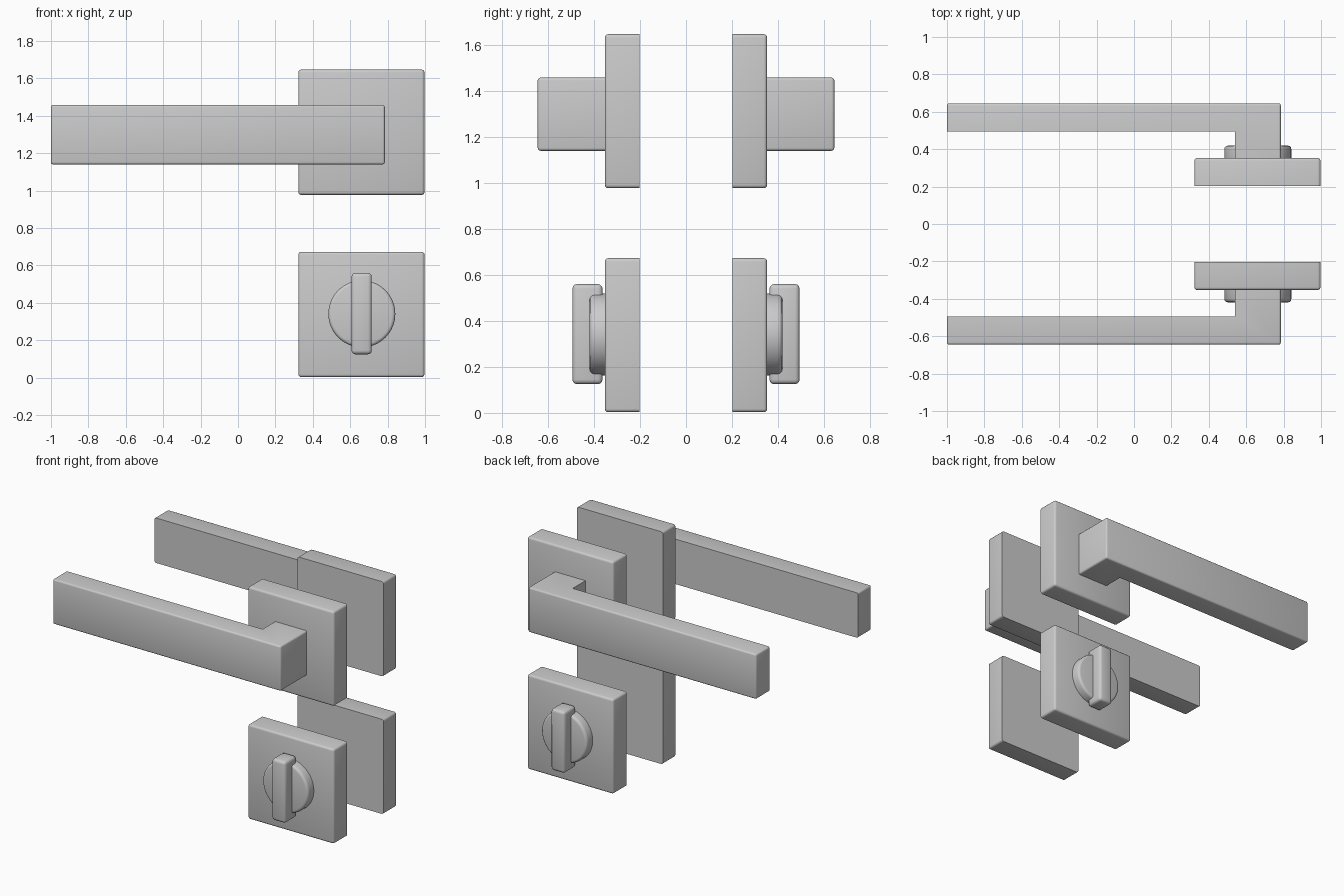
import bpy, bmesh, math
from mathutils import Vector

if "Cube" in bpy.data.objects:
    bpy.data.objects.remove(bpy.data.objects["Cube"])

def finish(name, bm, bevel, keep=None):
    """Round the sharp edges (optionally only those passing keep) and link the part."""
    bmesh.ops.recalc_face_normals(bm, faces=bm.faces)
    edges = [e for e in bm.edges if e.calc_face_angle(0) > math.radians(40)
             and (keep is None or keep(e))]
    bmesh.ops.bevel(bm, geom=edges, offset=bevel, segments=3, profile=0.5,
                    affect='EDGES', clamp_overlap=True)
    bmesh.ops.recalc_face_normals(bm, faces=bm.faces)
    me = bpy.data.meshes.new(name)
    bm.to_mesh(me)
    bm.free()
    ob = bpy.data.objects.new(name, me)
    bpy.context.collection.objects.link(ob)
    bpy.ops.object.select_all(action='DESELECT')
    ob.select_set(True)
    bpy.context.view_layer.objects.active = ob
    bpy.ops.object.shade_smooth_by_angle(angle=math.radians(35))

def prism(points, z0, z1):
    """Extrude an xy outline from z0 up to z1."""
    bm = bmesh.new()
    face = bm.faces.new([bm.verts.new((x, y, z0)) for x, y in points])
    top = bmesh.ops.extrude_face_region(bm, geom=[face])
    verts = [v for v in top['geom'] if isinstance(v, bmesh.types.BMVert)]
    bmesh.ops.translate(bm, verts=verts, vec=(0, 0, z1 - z0))
    return bm

def box(x0, x1, y0, y1, z0, z1):
    return prism([(x0, y0), (x1, y0), (x1, y1), (x0, y1)], z0, z1)

DOOR = 0.203    # door face distance from the centre plane
PLATE = 0.353   # outer face of the rosettes

for side, s in (("front", -1), ("back", 1)):
    off_door = lambda e: not all(abs(abs(v.co.y) - DOOR) < 1e-4 for v in e.verts)

    # square rosettes, sharp against the door
    for label, z0, z1 in (("handle_rosette", 0.977, 1.647), ("lock_rosette", 0.003, 0.673)):
        finish(f"{side}_{label}", box(0.323, 0.997, s * DOOR, s * PLATE, z0, z1), 0.015, off_door)

    # L-shaped lever with its neck
    outline = [(-1, 0.645), (0.785, 0.645), (0.785, 0.345), (0.54, 0.345), (0.54, 0.495), (-1, 0.495)]
    inner = lambda e: not all(abs(v.co.y) < 0.5 and v.co.x < 0.6 for v in e.verts) \
        and not all(abs(v.co.y) < 0.35 for v in e.verts)
    finish(f"{side}_lever", prism([(x, s * y) for x, y in outline], 1.14, 1.458), 0.012, inner)

    # round thumb-turn base
    bm = bmesh.new()
    bmesh.ops.create_cone(bm, cap_ends=True, segments=64, radius1=0.179, radius2=0.179, depth=0.07)
    for v in bm.verts:
        v.co = Vector((0.662 + v.co.x, s * (0.384 + v.co.z), 0.341 + v.co.y))
    finish(f"{side}_turn_base", bm, 0.018,
           lambda e: all(abs(v.co.y) > 0.4 for v in e.verts))

    # thumb-turn grip
    finish(f"{side}_turn_grip", box(0.607, 0.715, s * 0.363, s * 0.494, 0.125, 0.56), 0.02)
